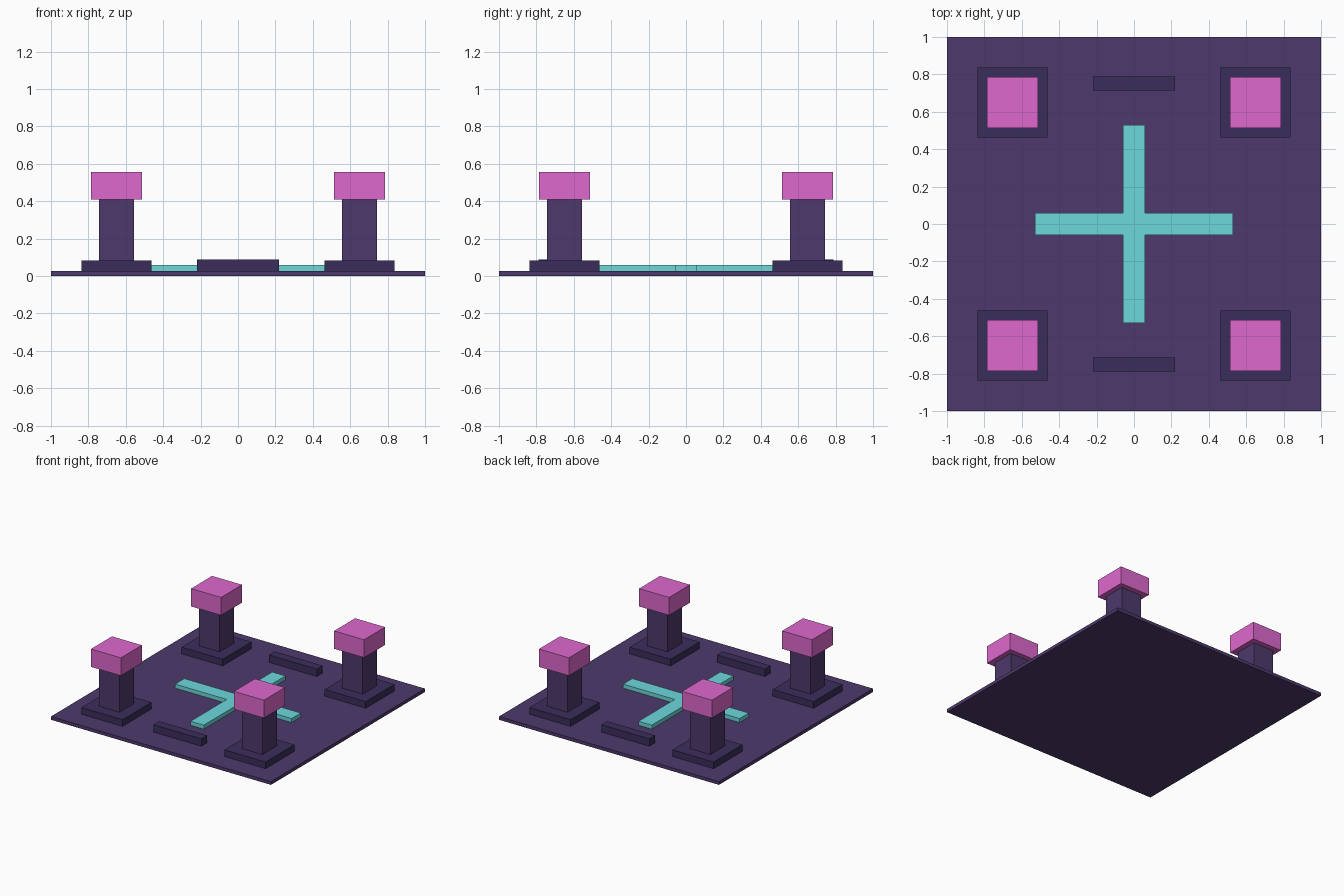
import bpy, bmesh

if "Cube" in bpy.data.objects:
    bpy.data.objects.remove(bpy.data.objects["Cube"])


def material(name, rgb):
    m = bpy.data.materials.new(name)
    m.diffuse_color = (*rgb, 1)
    m.use_nodes = True
    m.node_tree.nodes["Principled BSDF"].inputs["Base Color"].default_value = m.diffuse_color
    return m


PURPLE = material("purple", (0.075, 0.041, 0.150))
DARK = material("dark_indigo", (0.042, 0.027, 0.105))
PINK = material("pink", (0.73, 0.14, 0.61))
CYAN = material("cyan", (0.15, 0.69, 0.72))


def prism(name, outline, z0, z1, mat):
    """Extrude a flat counter-clockwise outline from z0 to z1."""
    bm = bmesh.new()
    face = bm.faces.new([bm.verts.new((x, y, z0)) for x, y in outline])
    ext = bmesh.ops.extrude_face_region(bm, geom=[face], use_keep_orig=True)
    top = [g for g in ext["geom"] if isinstance(g, bmesh.types.BMVert)]
    bmesh.ops.translate(bm, verts=top, vec=(0, 0, z1 - z0))
    bmesh.ops.recalc_face_normals(bm, faces=bm.faces)
    mesh = bpy.data.meshes.new(name)
    bm.to_mesh(mesh)
    bm.free()
    mesh.materials.append(mat)
    obj = bpy.data.objects.new(name, mesh)
    bpy.context.collection.objects.link(obj)
    return obj


def box(name, cx, cy, w, d, z0, z1, mat):
    x, y = w / 2, d / 2
    outline = [(cx - x, cy - y), (cx + x, cy - y), (cx + x, cy + y), (cx - x, cy + y)]
    return prism(name, outline, z0, z1, mat)


FLOOR = 0.027

# Floor plate
box("floor_plate", 0, 0, 2, 2, 0, FLOOR, PURPLE)

# Cross inlay: one quadrant's corner points turned four times
a, b = 0.06, 0.53
cross, corner = [], [(b, -a), (b, a), (a, a)]
for _ in range(4):
    cross += corner
    corner = [(-y, x) for x, y in corner]
prism("floor_cross", cross, FLOOR, 0.06, CYAN)

# Corner pillars: plinth, shaft and cap
for sy, side_y in ((-1, "front"), (1, "back")):
    for sx, side_x in ((-1, "left"), (1, "right")):
        x, y, tag = 0.65 * sx, 0.65 * sy, f"{side_y}_{side_x}"
        box(f"pillar_base_{tag}", x, y, 0.374, 0.374, FLOOR, 0.082, DARK)
        box(f"pillar_shaft_{tag}", x, y, 0.186, 0.186, 0.082, 0.41, PURPLE)
        box(f"pillar_cap_{tag}", x, y, 0.272, 0.272, 0.41, 0.557, PINK)
    # Low kerb between the pillars
    box(f"kerb_{side_y}", 0, 0.75 * sy, 0.436, 0.075, FLOOR, 0.088, DARK)
